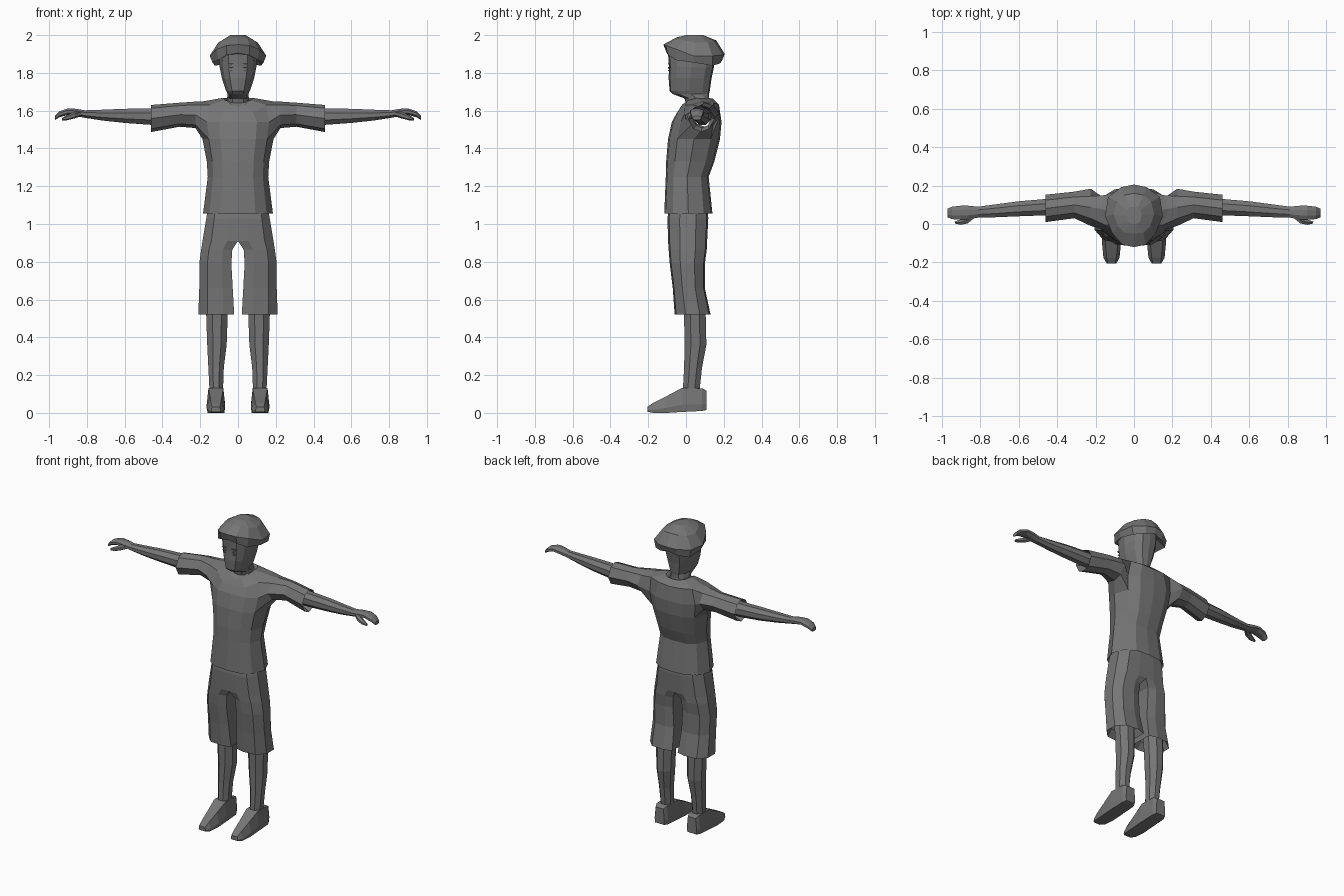
import bpy, bmesh, math

grey = bpy.data.materials.new("grey")
grey.diffuse_color = (0.18, 0.18, 0.18, 1)

# half cross-section, from front centre round the side to back centre
XF = (0, .5, .82, 1, .82, .5, 0)
YT = (0, .03, .18, .5, .82, .97, 1)


def half(z, w, yf, yb):
    return [(w * a, yf + (yb - yf) * t, z) for a, t in zip(XF, YT)]


def ring(n, f):
    """Closed ring of n points; f maps (cos, sin) to a position."""
    return [f(math.cos(2 * math.pi * (i + .5) / n), math.sin(2 * math.pi * (i + .5) / n)) for i in range(n)]


def skin(bm, rows, closed=False, cap0=False, cap1=False, skip=()):
    """Join rows of points with quads, leaving out skipped (row, column) cells."""
    grid = [[bm.verts.new(p) for p in r] for r in rows]
    n = len(rows[0])
    for r in range(len(rows) - 1):
        for c in range(n if closed else n - 1):
            d = (c + 1) % n
            q = (grid[r][c], grid[r][d], grid[r + 1][d], grid[r + 1][c])
            if (r, c) not in skip and any(abs(v.co.x) > 1e-5 for v in q):
                bm.faces.new(q)
    if cap0:
        bm.faces.new(grid[0])
    if cap1:
        bm.faces.new(grid[-1])
    return grid


def finish(name, bm):
    """Mirror across x, weld and make the object."""
    bmesh.ops.remove_doubles(bm, verts=bm.verts, dist=1e-4)
    dup = bmesh.ops.duplicate(bm, geom=bm.verts[:] + bm.edges[:] + bm.faces[:])["geom"]
    for v in dup:
        if isinstance(v, bmesh.types.BMVert):
            v.co.x = -v.co.x
    bmesh.ops.remove_doubles(bm, verts=bm.verts, dist=1e-4)
    bmesh.ops.recalc_face_normals(bm, faces=bm.faces)
    me = bpy.data.meshes.new(name)
    bm.to_mesh(me)
    bm.free()
    me.materials.append(grey)
    ob = bpy.data.objects.new(name, me)
    bpy.context.collection.objects.link(ob)


# shirt body with an arm hole at each side
bm = bmesh.new()
collar = [(0, -.025, 1.62), (.04, -.02, 1.632), (.068, .01, 1.655), (.078, .06, 1.668),
          (.068, .11, 1.668), (.04, .135, 1.665), (0, .14, 1.665)]
shoulder = [(0, -.05, 1.585), (.08, -.045, 1.59), (.15, -.005, 1.63), (.18, .08, 1.65),
            (.15, .15, 1.64), (.08, .172, 1.635), (0, .175, 1.63)]
body = skin(bm, [half(1.10, .15, -.09, .11), half(1.055, .185, -.115, .14), half(1.25, .16, -.107, .12),
                 half(1.33, .165, -.105, .15), half(1.45, .188, -.095, .18),
                 half(1.54, .20, -.075, .188), shoulder, collar,
                 half(1.65, .05, .01, .12)],
            skip={(4, 2), (4, 3), (5, 2), (5, 3)})
# sleeves grown from the arm holes
hole = [body[r][c] for r, c in ((4, 2), (4, 3), (4, 4), (5, 4), (6, 4), (6, 3), (6, 2), (5, 2))]


def sleeve(x, z0, z1, y0, y1):
    u = (.2, .5, .8, 1, .8, .5, .2, 0)
    v = (.12, 0, .12, .5, .88, 1, .88, .5)
    return [(x, y0 + (y1 - y0) * a, z0 + (z1 - z0) * b) for a, b in zip(u, v)]


sl = skin(bm, [sleeve(.225, 1.508, 1.648, -.01, .183), sleeve(.31, 1.515, 1.642, .03, .168),
               sleeve(.46, 1.487, 1.63, .01, .152), sleeve(.41, 1.51, 1.61, .035, .135)], closed=True)
for i in range(8):
    j = (i + 1) % 8
    bm.faces.new((hole[i], hole[j], sl[0][j], sl[0][i]))
finish("shirt", bm)

# arms and hands
bm = bmesh.new()


def arm(x, y0, y1, z0, z1, drop=0):
    return ring(8, lambda c, s: (x, (y0 + y1) / 2 + c * (y1 - y0) * .54,
                                 (z0 + z1) / 2 + s * (z1 - z0) * .54 - drop * (1 - c)))


skin(bm, [arm(.38, .045, .135, 1.53, 1.615), arm(.46, .045, .13, 1.525, 1.612), arm(.60, .04, .118, 1.535, 1.61),
          arm(.72, .035, .102, 1.548, 1.605), arm(.81, .033, .09, 1.562, 1.602), arm(.86, .025, .095, 1.572, 1.61),
          arm(.90, .022, .095, 1.578, 1.612), arm(.945, .025, .09, 1.565, 1.597),
          arm(.97, .035, .08, 1.55, 1.572)], closed=True, cap0=True, cap1=True)
# thumbs
skin(bm, [ring(6, lambda c, s, x=x, y=y, z=z, r=r: (x + c * r * .4, y + c * r, z + s * r))
          for x, y, z, r in ((.835, .045, 1.585, .016), (.87, .018, 1.575, .017),
                             (.905, .008, 1.563, .014), (.93, .007, 1.555, .007))],
     closed=True, cap0=True, cap1=True)
finish("arms", bm)

# shorts: two joined legs below a shared pelvis
bm = bmesh.new()


def shorts(z, xi, xo, yf, yb, inset=0):
    u = (0, .3, .75, 1, 1, .75, .3, 0)
    v = (.08 if xi else 0, 0, .04, .3, .7, .96, 1, .92 if xi else 1)
    return [(xi + (xo - xi) * a, yf + (yb - yf) * b, z) for a, b in zip(u, v)]


skin(bm, [shorts(1.10, 0, .155, -.09, .115), shorts(1.03, 0, .168, -.098, .118),
          shorts(.91, 0, .188, -.095, .112), shorts(.865, .03, .195, -.092, .11),
          shorts(.79, .035, .205, -.086, .10), shorts(.66, .028, .205, -.07, .10),
          shorts(.52, .02, .21, -.06, .13), shorts(.57, .045, .185, -.035, .11)], closed=True)
finish("shorts", bm)

# lower legs
bm = bmesh.new()
skin(bm, [ring(8, lambda c, s, z=z, x0=x0, x1=x1, y0=y0, y1=y1:
               ((x0 + x1) / 2 + c * (x1 - x0) * .54, (y0 + y1) / 2 + s * (y1 - y0) * .54, z))
          for z, x0, x1, y0, y1 in ((.62, .055, .17, -.02, .10), (.50, .055, .168, -.01, .105),
                                    (.36, .06, .163, -.008, .108), (.24, .075, .157, -.01, .085),
                                    (.10, .08, .15, -.018, .07))], closed=True, cap0=True, cap1=True)
finish("lower_legs", bm)

# shoes
bm = bmesh.new()


def shoe(y, w, z0, z1, lean=.8):
    u = (-.9, .9, 1, lean, -lean, -1)
    v = (0, 0, .3, 1, 1, .3)
    return [(.117 + w * a, y, z0 + (z1 - z0) * b) for a, b in zip(u, v)]


skin(bm, [shoe(.108, .035, .015, .118), shoe(.085, .046, .01, .13), shoe(-.022, .049, .005, .132),
          shoe(-.10, .049, 0, .09, .65), shoe(-.175, .042, 0, .052, .6), shoe(-.205, .025, .006, .032)],
     closed=True, cap0=True, cap1=True)
finish("shoes", bm)

# head and neck
bm = bmesh.new()
skin(bm, [half(1.60, .062, .01, .125), half(1.665, .058, -.008, .12), half(1.688, .055, -.07, .122),
          half(1.705, .063, -.087, .126), half(1.77, .085, -.092, .135), half(1.83, .097, -.09, .148),
          half(1.90, .10, -.095, .155), half(1.95, .07, -.04, .11), half(1.955, 0, .03, .03)])
finish("head", bm)

# eyes, brows and nose as thin raised shapes
bm = bmesh.new()
for x, z, w, h in ((.035, 1.828, .013, .004), (.037, 1.848, .016, .003), (.035, 1.812, .010, .002)):
    pts = [(x - w, z), (x, z - h), (x + w, z), (x, z + h)]
    skin(bm, [[(a, -.082, b) for a, b in pts], [(a, -.096, b) for a, b in pts]], closed=True, cap1=True)
finish("face_details", bm)

# soft cap with a raised front and drooping back
bm = bmesh.new()
rim = [(0, -.102, 1.905), (.06, -.095, 1.895), (.105, -.055, 1.868), (.135, .04, 1.855),
       (.122, .14, 1.838), (.06, .18, 1.85), (0, .19, 1.865)]
bulge = [(0, -.12, 1.95), (.06, -.108, 1.945), (.112, -.05, 1.925), (.15, .04, 1.89),
         (.135, .14, 1.89), (.065, .192, 1.895), (0, .205, 1.90)]
crown = [(0, -.05, 1.988), (.05, -.045, 1.982), (.085, -.01, 1.972), (.105, .05, 1.96),
         (.09, .115, 1.96), (.05, .15, 1.968), (0, .16, 1.972)]
skin(bm, [half(1.90, .09, -.085, .145), rim, bulge, crown, half(2.0, .04, 0, .09), half(2.0, 0, .04, .04)])
finish("cap", bm)
